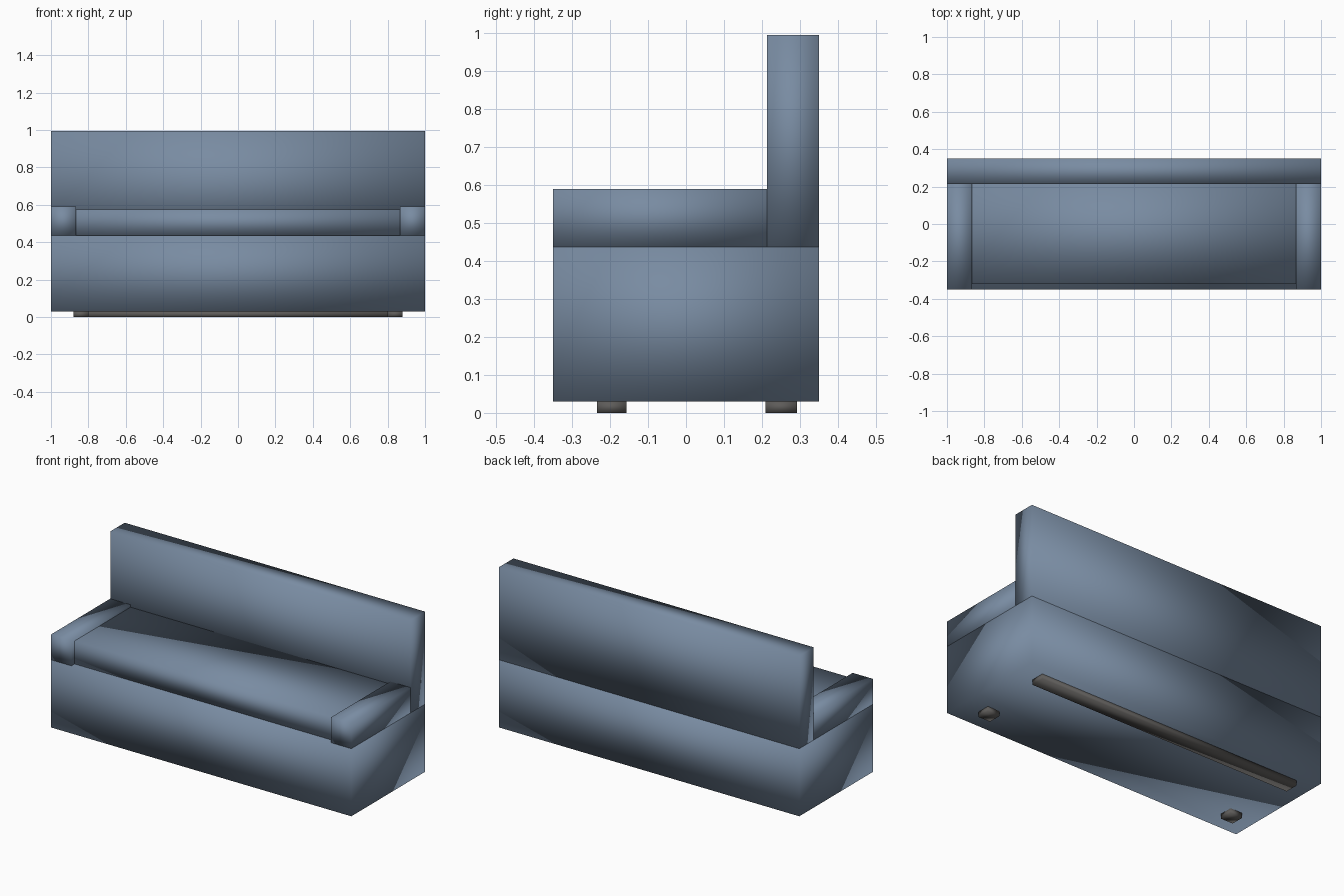
import bpy

old = bpy.data.objects.get("Cube")
if old:
    bpy.data.objects.remove(old, do_unlink=True)


def make_material(name, colour):
    mat = bpy.data.materials.new(name)
    mat.use_nodes = True
    mat.diffuse_color = (*colour, 1)
    bsdf = next(n for n in mat.node_tree.nodes if n.type == 'BSDF_PRINCIPLED')
    bsdf.inputs["Base Color"].default_value = (*colour, 1)
    bsdf.inputs["Roughness"].default_value = 0.8
    return mat


fabric = make_material("slate_blue_fabric", (0.19, 0.26, 0.36))
feet_grey = make_material("dark_grey_feet", (0.11, 0.105, 0.10))


def box(name, x, y, z, mat):
    """Soft-shaded box spanning the given (low, high) ranges."""
    spans = (x, y, z)
    bpy.ops.mesh.primitive_cube_add(size=1, location=[(a + b) / 2 for a, b in spans])
    obj = bpy.context.object
    obj.name = name
    obj.scale = [b - a for a, b in spans]
    bpy.ops.object.transform_apply(location=False, rotation=False, scale=True)
    obj.data.materials.append(mat)
    bpy.ops.object.shade_smooth()
    return obj


# Main heights and depths
front, back = -0.35, 0.35
rest_front = 0.213
base_low, base_top, arm_top = 0.03, 0.437, 0.59
arm_inner = 0.865

# Upholstered body
box("base", (-1, 1), (front, back), (base_low, base_top), fabric)
box("backrest", (-1, 1), (rest_front, back), (base_top, 0.995), fabric)
box("seat_cushion", (-arm_inner, arm_inner), (-0.32, rest_front), (base_top, 0.575), fabric)

# Armrests and front feet, one on each side
for side, sign in (("left", 1), ("right", -1)):
    arm_x = sorted((sign * arm_inner, sign))
    box(side + "_armrest", arm_x, (front, rest_front), (base_top, arm_top), fabric)
    foot_x = sorted((sign * 0.8, sign * 0.88))
    box(side + "_front_foot", foot_x, (-0.235, -0.157), (0, base_low), feet_grey)

# Long support runner under the back
box("rear_runner", (-0.88, 0.88), (0.21, 0.293), (0, base_low), feet_grey)
